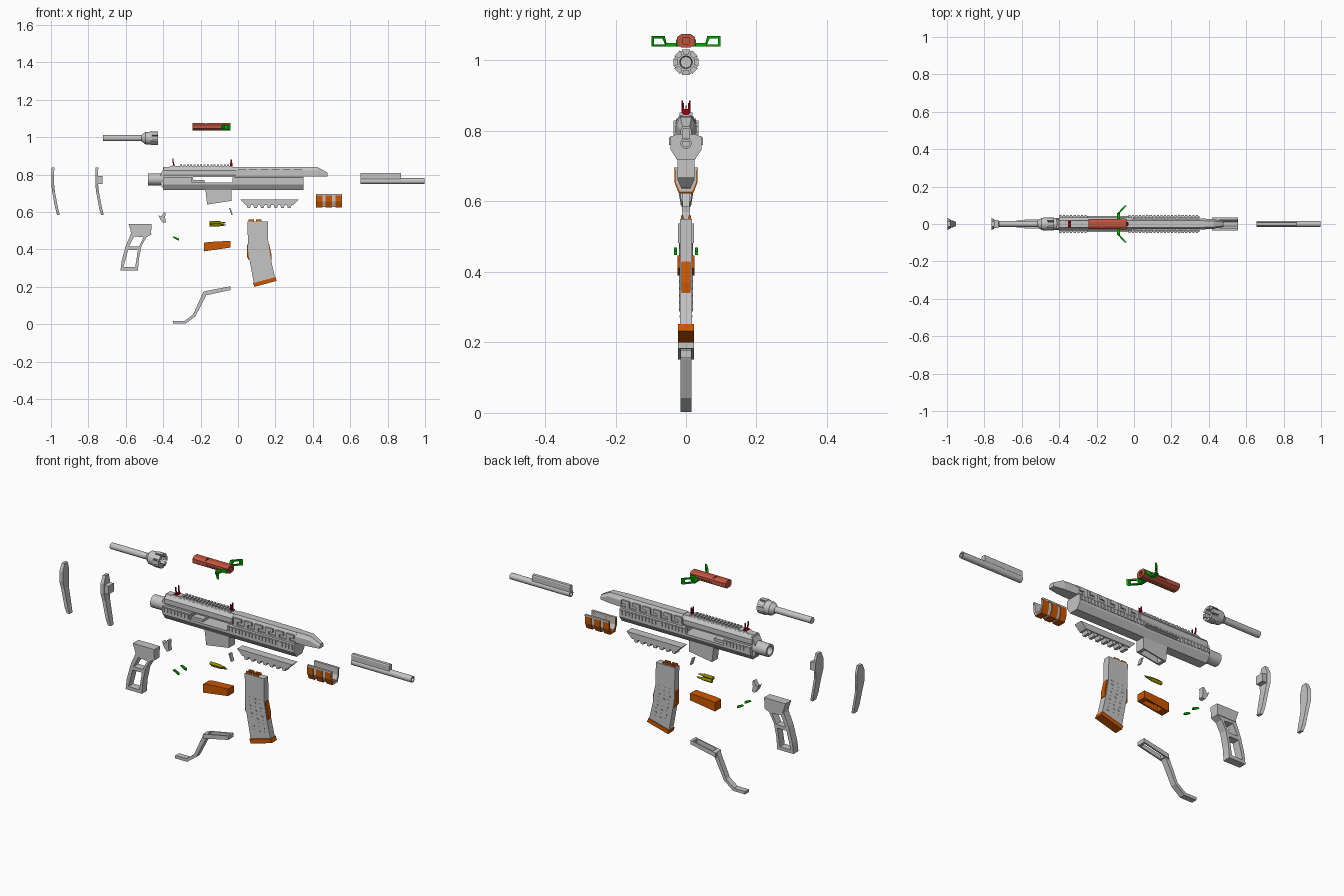
import bpy, bmesh
from math import cos, sin, pi

cube = bpy.data.objects.get("Cube")
if cube:
    bpy.data.objects.remove(cube, do_unlink=True)


def material(name, r, g, b):
    m = bpy.data.materials.new(name)
    m.use_nodes = True
    m.diffuse_color = (r, g, b, 1)
    m.node_tree.nodes["Principled BSDF"].inputs["Base Color"].default_value = (r, g, b, 1)
    return m


GREY = material("light grey", .56, .56, .56)
ORANGE = material("orange", .6, .095, 0)
SALMON = material("brick red", .53, .09, .05)
GREEN = material("green", 0, .42, 0)
OLIVE = material("olive yellow", .29, .26, 0)
RED = material("dark red", .32, 0, .005)


def build(name, rings, mat, closed=False):
    """Skin a list of equal rings; cap both ends unless the rings close up."""
    bm = bmesh.new()
    vs = [[bm.verts.new(p) for p in ring] for ring in rings]
    n = len(vs[0])
    for a, b in zip(vs, vs[1:] + (vs[:1] if closed else [])):
        for i in range(n):
            bm.faces.new((a[i], a[(i + 1) % n], b[(i + 1) % n], b[i]))
    if not closed:
        bm.faces.new(vs[0])
        bm.faces.new(vs[-1])
    bmesh.ops.recalc_face_normals(bm, faces=bm.faces)
    me = bpy.data.meshes.new(name)
    bm.to_mesh(me)
    bm.free()
    me.materials.append(mat)
    ob = bpy.data.objects.new(name, me)
    bpy.context.collection.objects.link(ob)
    return ob


def side(name, pts, w, mat=GREY, y=0):
    """Side outline in x, z extruded across y."""
    return build(name, [[(x, y + s * w, z) for x, z in pts] for s in (-1, 1)], mat)


def along(name, half, x0, x1, mat=GREY):
    """Half cross-section in y, z mirrored and extruded along x."""
    pts = half + [(-y, z) for y, z in reversed(half)]
    return build(name, [[(x, y, z) for y, z in pts] for x in (x0, x1)], mat)


def box(name, x0, x1, y0, y1, z0, z1, mat=GREY):
    return side(name, [(x0, z0), (x1, z0), (x1, z1), (x0, z1)], abs(y1 - y0) / 2, mat, (y0 + y1) / 2)


round_parts = []


def turned(name, profile, z, mat=GREY, closed=False, n=24, y=0):
    """Profile of x, radius pairs turned about a line along x."""
    rings = [[(x, y + r * cos(2 * pi * i / n), z + r * sin(2 * pi * i / n)) for i in range(n)]
             for x, r in profile]
    ob = build(name, rings, mat, closed)
    round_parts.append(ob)
    return ob


def cut(ob, *cutters):
    for c in cutters:
        m = ob.modifiers.new("cut", 'BOOLEAN')
        m.operation, m.solver, m.object = 'DIFFERENCE', 'EXACT', c
    bpy.context.view_layer.update()
    me = bpy.data.meshes.new_from_object(ob.evaluated_get(bpy.context.evaluated_depsgraph_get()))
    ob.modifiers.clear()
    ob.data = me
    for c in cutters:
        bpy.data.objects.remove(c, do_unlink=True)


def teeth(name, x0, x1, n, y0, y1, z0, z1):
    step = (x1 - x0) / n
    for i in range(n):
        a = x0 + i * step
        box(name, a, a + step * .6, y0, y1, z0, z1)


# Receiver: upper shell, lower shell, open ejection port
upper = along("upper_receiver", [(.018, .84), (.028, .824), (.028, .75)], -.40, .35)
cut(upper, box("port", -.18, -.01, -.1, .1, .755, .787), box("port_rear", -.24, -.17, -.1, .1, .77, .787))
along("rear_shoulder", [(.02, .838), (.034, .822), (.034, .80), (.029, .792)], -.40, -.01)
along("lower_receiver", [(.044, .757), (.044, .747), (.024, .717)], -.40, .35)
side("receiver_rear", [(-.415, .745), (-.395, .72), (-.395, .835), (-.415, .80)], .028)
turned("receiver_socket", [(-.48, .032), (-.40, .032), (-.40, .022), (-.48, .022)], .775, closed=True)
along("front_block", [(.03, .788), (.044, .785), (.044, .75), (.024, .717)], -.02, .35)

# Side rails, handguard ribs and top rail
for s in (-1, 1):
    for x0, x1, n in ((-.40, -.245, 8), (-.03, .35, 20)):
        box("side_rail", x0, x1, s * .026, s * .044, .757, .785)
        teeth("side_rail_tooth", x0, x1, n, s * .044, s * .048, .76, .782)
    for i in range(6):
        x = i * .06
        side("handguard_rib", [(x, .79), (x + .02, .79), (x + .02, .812), (x + .042, .812), (x + .042, .83),
                               (x, .83)], .004, y=s * .032)
    box("handguard_sill", -.005, .35, s * .027, s * .036, .788, .797)
box("top_rail", -.33, -.03, -.018, .018, .838, .846)
teeth("top_rail_tooth", -.31, -.04, 15, -.018, .018, .846, .853)
side("rear_rail_ramp", [(-.40, .82), (-.36, .82), (-.32, .846), (-.36, .846)], .018)
along("handguard_top", [(.02, .842), (.028, .828), (.028, .79)], 0, .35)
build("handguard_nose", [[(x, -a, .79), (x, a, .79), (x, a, m), (x, b, t), (x, -b, t), (x, -a, m)]
      for x, a, b, m, t in ((.35, .03, .018, .822, .842), (.425, .026, .016, .822, .84),
                            (.478, .016, .01, .8, .812))], GREY)

# Magazine well
well = side("magazine_well", [(-.175, .725), (-.035, .725), (-.035, .66), (-.165, .64)], .024)
cut(well, box("well_hole", -.15, -.05, -.017, .017, .6, .71))

# Rear sight with two leaning ears, front sight with guarded post
box("rear_sight_base", -.354, -.336, -.016, .016, .838, .85, RED)
box("front_sight_base", -.042, -.03, -.007, .007, .842, .862, RED)
box("front_sight_post", -.038, -.034, -.002, .002, .86, .872, RED)
for s in (-1, 1):
    side("rear_sight_ear", [(-.345, .848), (-.338, .848), (-.344, .868), (-.344, .886), (-.35, .886), (-.35, .866)],
         .002, RED, s * .011)
    box("front_sight_ear", -.039, -.033, s * .006, s * .01, .848, .88, RED)

# Butt plate and its backing plate
sections = [(.585, .014, .032), (.62, .02, .023), (.71, .023, .006), (.75, .032, .002),
            (.80, .032, .002), (.838, .015, .003)]
for name, x0 in (("butt_plate", -1), ("backing_plate", -.765)):
    build(name, [[(x0 + d, -w, z), (x0 + d + .015, -w * .8, z), (x0 + d + .015, w * .8, z), (x0 + d, w, z)]
                 for z, w, d in sections], GREY)
box("backing_lug", -.752, -.725, -.022, .022, .75, .792)

# Stock tube with crowned nut
turned("stock_tube", [(-.722, .016), (-.47, .016)], .995)
turned("crown_nut", [(-.515, .017), (-.495, .033), (-.46, .035), (-.46, .018), (-.515, .014)], .995, closed=True)
for i in range(8):
    c, s = cos(i * pi / 4), sin(i * pi / 4)
    build("crown_prong", [[(x, r * c - t * s, .995 + r * s + t * c)
                           for r, t in ((.022, -.007), (.036, -.011), (.036, .011), (.022, .007))]
                          for x in (-.465, -.428)], GREY)

# Bolt carrier with folding handles
octagon = [(.013, 1.075), (.026, 1.066), (.026, 1.046), (.013, 1.037)]
carrier = along("bolt_carrier", octagon, -.243, -.04, SALMON)
cut(carrier, box("bore", -.08, 0, -.009, .009, 1.047, 1.065), box("top_slot", -.174, -.168, -.1, .1, 1.07, 1.1),
    *[box("side_slot", -.165, -.06, s * .022, s * .04, 1.052, 1.06) for s in (-1, 1)])
for s in (-1, 1):
    rings = []
    for x, k in ((-.006, 0), (.006, 0), (.006, .007), (-.006, .007)):
        corners = ((.053 + k, 1.039 + k), (.098 - k, 1.039 + k), (.098 - k, 1.069 - k), (.06 + k, 1.069 - k))
        rings.append([(-.086 + (y - .053) * .9 + x, s * y, z) for y, z in corners])
    build("handle_loop", rings, GREEN, True)
    box("handle_arm", -.092, -.074, s * .015, s * .058, 1.04, 1.05, GREEN)
    side("handle_hinge", [(-.092, 1.04), (-.045, 1.043), (-.045, 1.06), (-.07, 1.06)], .002, GREEN, s * .027)

# Barrel with gas block
turned("barrel", [(.655, .016), (.998, .016), (.998, .01), (.655, .01)], .765, closed=True)
along("gas_block", [(.008, .808), (.011, .803), (.011, .77)], .655, .872)


# Foregrip: open channel with wrap bands
def channel(name, x0, x1, k, top, mat):
    outer = [(.028 + k, top), (.028 + k, .655), (.016 + k, .629 - k)]
    inner = [(.012, .637), (.022, .66), (.022, top)]
    pts = outer + [(-y, z) for y, z in outer[::-1]] + [(-y, z) for y, z in inner[::-1]] + inner
    build(name, [[(x, y, z) for y, z in pts] for x in (x0, x1)], mat)


channel("foregrip_channel", .42, .555, .001, .696, GREY)
for x in (.418, .468, .52):
    channel("foregrip_band", x, x + .034, .005, .69, ORANGE)
for s in (-1, 1):
    box("foregrip_rim", .418, .556, s * .022, s * .0335, .689, .697)

# Lower accessory rail
side("lower_rail", [(.01, .668), (.325, .668), (.295, .638), (.04, .638)], .022)
for i in range(7):
    x = .045 + i * .036
    side("lower_rail_tooth", [(x, .64), (x + .026, .64), (x + .02, .622), (x + .006, .622)], .018)

# Magazine
side("magazine_body", [(.05, .55), (.16, .55), (.162, .43), (.175, .35), (.198, .25), (.085, .215), (.055, .38)], .0175)
side("magazine_base", [(.08, .22), (.2, .252), (.207, .232), (.088, .2)], .022, ORANGE)
side("front_strip", [(.158, .43), (.166, .43), (.18, .37), (.18, .34), (.17, .34)], .013, ORANGE)
side("rear_strip", [(.058, .43), (.048, .425), (.048, .36), (.06, .34)], .013, ORANGE)
for x in (.055, .095):
    for s in (-1, 1):
        box("feed_lip", x, x + .03, s * .007, s * .014, .548, .56, ORANGE)
for s in (-1, 1):
    for col in range(3):
        for i in range(9):
            z = .43 - i * .02
            x = .075 + col * .03 + max(0, .40 - z) * .2
            box("magazine_stud", x, x + .009, s * .017, s * .019, z, z + .006)

# Well grip: shell open underneath
grip = side("well_grip", [(-.182, .39), (-.182, .435), (-.155, .44), (-.04, .446), (-.04, .41)], .024, ORANGE)
cut(grip, side("hollow", [(-.15, .425), (-.06, .43), (-.06, .35), (-.15, .35)], .017, ORANGE))

# Pair of staggered cartridges
for y, z in ((-.006, .543), (.006, .531)):
    turned("cartridge", [(-.153, .0085), (-.098, .008), (-.09, .005), (-.077, .0045), (-.064, .001)],
           z, OLIVE, n=12, y=y)

# Safety levers
for s in (-1, 1):
    side("safety_lever", [(-.35, .465), (-.342, .47), (-.315, .458), (-.315, .448), (-.325, .45)],
         .004, GREEN, s * .03)

# Skeleton pistol grip
pistol = side("pistol_grip", [(-.58, .535), (-.47, .535), (-.463, .48), (-.49, .465), (-.515, .42), (-.53, .35),
                              (-.535, .288), (-.628, .288), (-.622, .34), (-.60, .42), (-.572, .485)], .02)
cut(pistol, side("upper_window", [(-.555, .47), (-.505, .465), (-.53, .415), (-.583, .415)], .1),
    side("lower_window", [(-.588, .397), (-.535, .397), (-.55, .305), (-.612, .305)], .1))
side("grip_cap", [(-.585, .537), (-.462, .537), (-.465, .482), (-.567, .482)], .023)

# Trigger and catch
side("trigger", [(-.425, .585), (-.412, .575), (-.395, .60), (-.387, .597), (-.39, .57), (-.385, .545),
                 (-.40, .54), (-.415, .56)], .012)
side("catch", [(-.048, .622), (-.04, .622), (-.028, .585), (-.035, .585)], .01)

# Trigger guard with open frame
frame = side("guard_frame", [(-.185, .152), (-.185, .175), (-.04, .203), (-.04, .183)], .022)
cut(frame, box("frame_hole", -.165, -.052, -.014, .014, .1, .3))
side("guard_bow", [(-.165, .175), (-.185, .175), (-.24, .052), (-.285, .018), (-.348, .018), (-.348, .003),
                   (-.28, .003), (-.228, .042), (-.17, .155)], .015)

# Smooth the round parts, keeping their edges sharp
for ob in bpy.context.view_layer.objects:
    ob.select_set(ob in round_parts)
bpy.context.view_layer.objects.active = round_parts[0]
bpy.ops.object.shade_smooth_by_angle()
